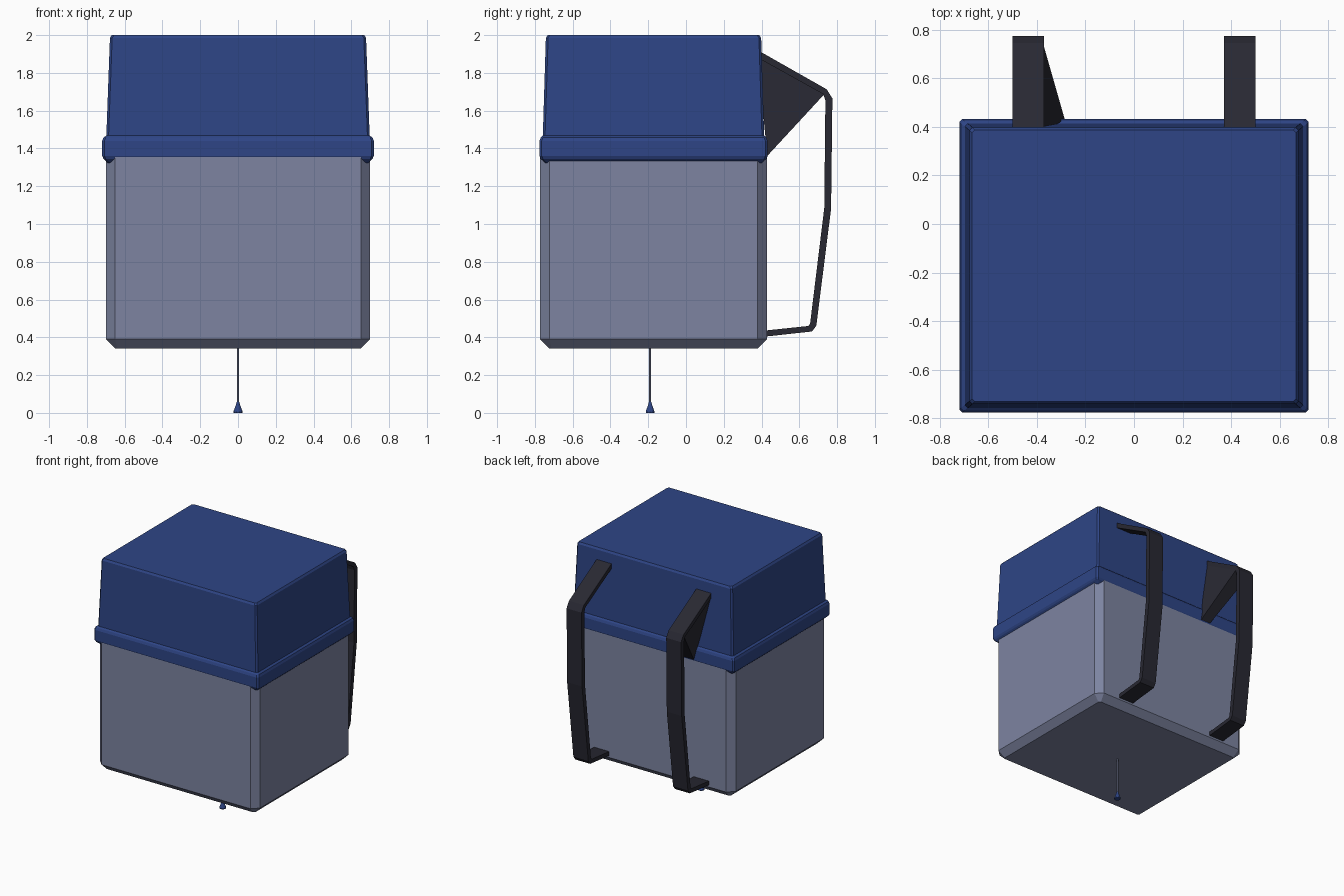
import bpy, bmesh, math

if "Cube" in bpy.data.objects:
    bpy.data.objects.remove(bpy.data.objects["Cube"])


def material(name, rgb):
    m = bpy.data.materials.new(name)
    lin = [((c / 255 + 0.055) / 1.055) ** 2.4 if c > 10 else c / 255 / 12.92 for c in rgb]
    m.diffuse_color = (*lin, 1)
    m.use_nodes = True
    m.node_tree.nodes["Principled BSDF"].inputs["Base Color"].default_value = m.diffuse_color
    return m


GREY = material("slate_grey", (125, 132, 161))
BLUE = material("navy_blue", (46, 69, 134))
DARK = material("charcoal", (40, 40, 50))
CY = -0.172  # centre of the box in y


def finish(name, bm, mat):
    bmesh.ops.recalc_face_normals(bm, faces=bm.faces)
    me = bpy.data.meshes.new(name)
    bm.to_mesh(me)
    bm.free()
    me.materials.append(mat)
    ob = bpy.data.objects.new(name, me)
    bpy.context.collection.objects.link(ob)
    return ob


def loft(name, rings, mat):
    """Join rings of equal point count and cap both ends."""
    bm = bmesh.new()
    loops = [[bm.verts.new(p) for p in r] for r in rings]
    n = len(loops[0])
    for a, b in zip(loops, loops[1:]):
        for i in range(n):
            j = (i + 1) % n
            bm.faces.new((a[i], a[j], b[j], b[i]))
    bm.faces.new(loops[0])
    bm.faces.new(loops[-1])
    return finish(name, bm, mat)


def cut_rect(hx, hy, z, c):
    """Rectangle ring with cut corners."""
    pts = [(hx, hy - c), (hx - c, hy), (c - hx, hy), (-hx, hy - c),
           (-hx, c - hy), (c - hx, -hy), (hx - c, -hy), (hx, c - hy)]
    return [(x, y + CY, z) for x, y in pts]


def circle(r, z, y, n=10):
    return [(r * math.cos(i * math.tau / n), y + r * math.sin(i * math.tau / n), z)
            for i in range(n)]


# Box body with chamfered upright and bottom edges
loft("box_body", [cut_rect(0.65, 0.551, 0.34, 0.012),
                  cut_rect(0.70, 0.601, 0.39, 0.05),
                  cut_rect(0.70, 0.601, 1.40, 0.05)], GREY)

# Tapered lid with a raised rim and sloped underside
loft("lid", [cut_rect(hx, hy, z, 0.012) for hx, hy, z in (
    (0.672, 0.557, 1.308), (0.712, 0.597, 1.345), (0.719, 0.604, 1.36),
    (0.719, 0.604, 1.44), (0.712, 0.597, 1.458), (0.697, 0.586, 1.468),
    (0.678, 0.570, 1.985), (0.668, 0.560, 2.0))], BLUE)

# Shoulder straps: outer and inner side profile as (y, z)
OUTER = [(0.38, 1.92), (0.745, 1.713), (0.775, 1.665), (0.768, 1.08),
         (0.69, 0.462), (0.667, 0.431), (0.41, 0.403)]
INNER = [(0.38, 1.88), (0.727, 1.687), (0.738, 1.655), (0.732, 1.085),
         (0.657, 0.472), (0.647, 0.46), (0.41, 0.435)]
for side, x0, x1 in (("left", -0.50, -0.37), ("right", 0.37, 0.50)):
    rings = [[(x0, *o), (x1, *o), (x1, *i), (x0, *i)] for o, i in zip(OUTER, INNER)]
    loft(side + "_strap", rings, DARK)

# Slanted web under the top of the left strap
loft("strap_web", [[(-0.498, 0.38, 1.89), (-0.498, 0.735, 1.69), (-0.37, 0.43, 1.36)],
                   [(-0.372, 0.38, 1.89), (-0.372, 0.735, 1.69), (-0.285, 0.43, 1.36)]], DARK)

# Pull cord with a flared end hanging below the box
loft("pull_cord", [circle(0.006, z, -0.19, 8) for z in (0.04, 0.36)], GREY)
loft("cord_end", [circle(r, z, -0.19) for r, z in (
    (0.024, 0.0), (0.024, 0.008), (0.012, 0.04), (0.006, 0.06))], BLUE)
